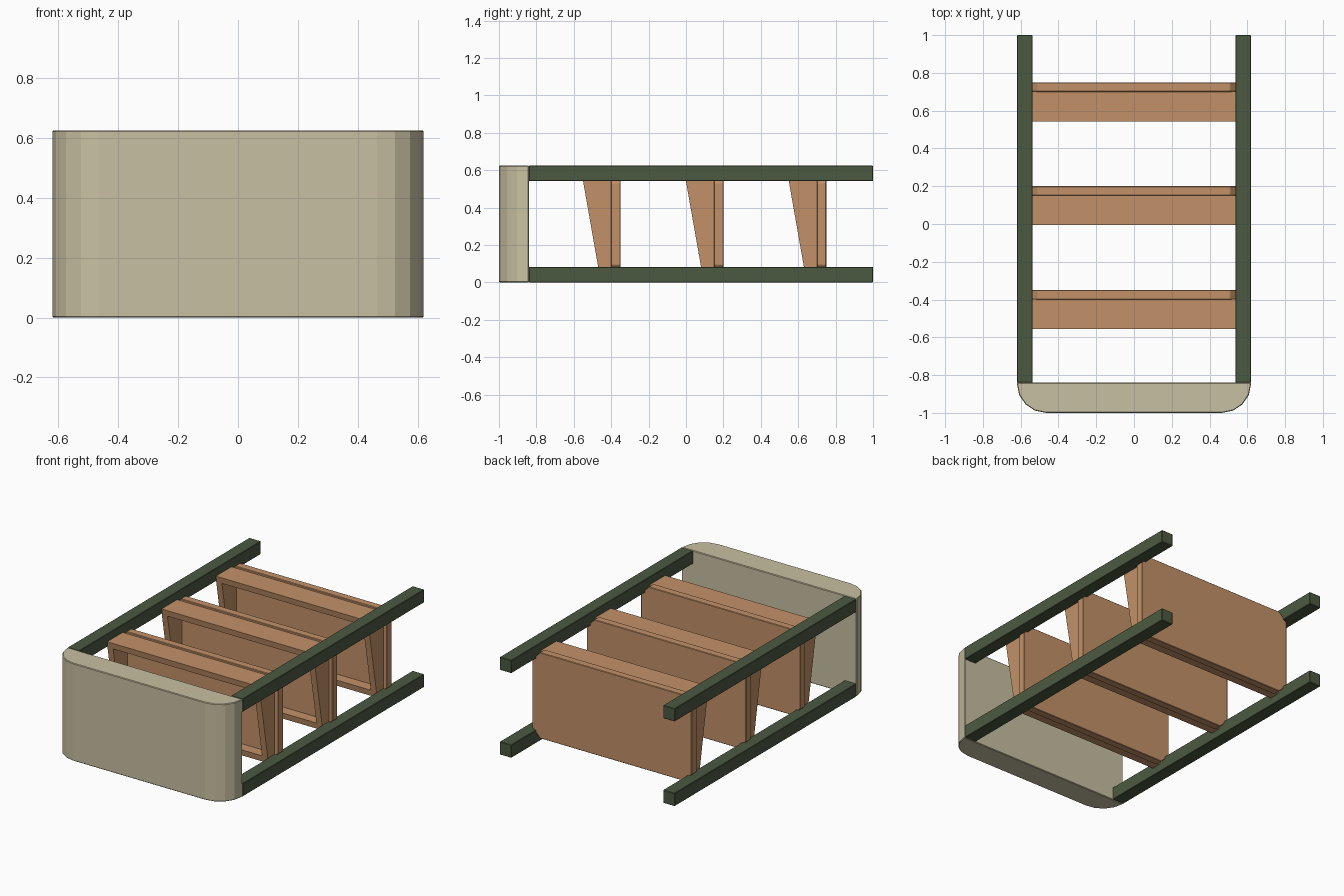
import bpy, bmesh, math
from mathutils import Vector

cube = bpy.data.objects.get("Cube")
if cube:
    bpy.data.objects.remove(cube, do_unlink=True)

WIDTH, HEIGHT = 0.62, 0.625   # half width, full height
RAIL = 0.083                  # rail thickness
MID = HEIGHT / 2


def material(name, rgb):
    m = bpy.data.materials.new(name)
    m.use_nodes = True
    m.diffuse_color = (*rgb, 1)
    m.node_tree.nodes["Principled BSDF"].inputs["Base Color"].default_value = (*rgb, 1)
    return m


beige = material("beige", (0.58, 0.53, 0.36))
green = material("dark green", (0.072, 0.1, 0.053))
brown = material("warm brown", (0.54, 0.285, 0.138))


def prism(points, sweep):
    """Closed prism: a polygon of 3D points swept along a vector."""
    bm = bmesh.new()
    face = bm.faces.new([bm.verts.new(p) for p in points])
    moved = bmesh.ops.extrude_face_region(bm, geom=[face])["geom"]
    verts = [g for g in moved if isinstance(g, bmesh.types.BMVert)]
    bmesh.ops.translate(bm, verts=verts, vec=Vector(sweep))
    bmesh.ops.recalc_face_normals(bm, faces=bm.faces)
    return bm


def finish(bm, name, mat, bevel=0):
    bmesh.ops.recalc_face_normals(bm, faces=bm.faces)
    mesh = bpy.data.meshes.new(name)
    bm.to_mesh(mesh)
    bm.free()
    mesh.materials.append(mat)
    obj = bpy.data.objects.new(name, mesh)
    bpy.context.collection.objects.link(obj)
    if bevel:
        mod = obj.modifiers.new("edge_bevel", "BEVEL")
        mod.width, mod.segments, mod.limit_method = bevel, 1, "ANGLE"
        mod.angle_limit = math.radians(40)
    return obj


# Front panel: slab with faceted round front corners
radius, steps = 0.155, 4
corner = [(WIDTH - radius + radius * math.sin(a), -1 + radius - radius * math.cos(a))
          for a in (math.pi / 2 * i / steps for i in range(steps + 1))]
outline = corner + [(WIDTH, -0.84), (-WIDTH, -0.84)] + [(-x, y) for x, y in reversed(corner)]
finish(prism([(x, y, 0) for x, y in outline], (0, 0, HEIGHT)), "front_panel", beige, 0.004)

# Four long rails
for side, sx in (("left", 1), ("right", -1)):
    for level, z in (("lower", 0), ("upper", HEIGHT - RAIL)):
        xs = (sx * WIDTH, sx * (WIDTH - RAIL))
        square = [(xs[0], -0.84, z), (xs[1], -0.84, z),
                  (xs[1], -0.84, z + RAIL), (xs[0], -0.84, z + RAIL)]
        finish(prism(square, (0, 1.84, 0)), f"{level}_{side}_rail", green, 0.003)


def tray(name, back):
    """Open-fronted tapered box on a chamfered back board."""
    half, low, high, wall = 0.54, 0.05, 0.575, 0.04
    join = back - 0.048

    def lean(z):
        return back - 0.2 - 0.176 * (z - 0.54)

    profile = [(-half, join, low), (-half, lean(low), low),
               (-half, lean(high), high), (-half, join, high)]
    bm = prism(profile, (2 * half, 0, 0))
    front = min(bm.faces, key=lambda f: f.normal.y)
    bmesh.ops.inset_region(bm, faces=[front], thickness=wall, use_even_offset=True)
    front = bmesh.ops.extrude_discrete_faces(bm, faces=[front])["faces"][0]
    for v in front.verts:
        v.co.y = join - 0.004
    finish(bm, name + "_box", brown)

    # Back board, its corners cut to sit between the rails
    bx, bz, cut = 0.565, 0.275, 0.056
    quarter = [(bx, bz - cut), (bx - cut, bz)]
    octagon = (quarter + [(-x, z) for x, z in reversed(quarter)]
               + [(-x, -z) for x, z in quarter] + [(x, -z) for x, z in reversed(quarter)])
    finish(prism([(x, back - 0.05, MID + z) for x, z in octagon], (0, 0.05, 0)),
           name + "_back_board", brown, 0.003)


# Three trays, evenly spaced
for i, label in enumerate(("front", "middle", "rear")):
    tray(label + "_tray", -0.35 + 0.55 * i)
